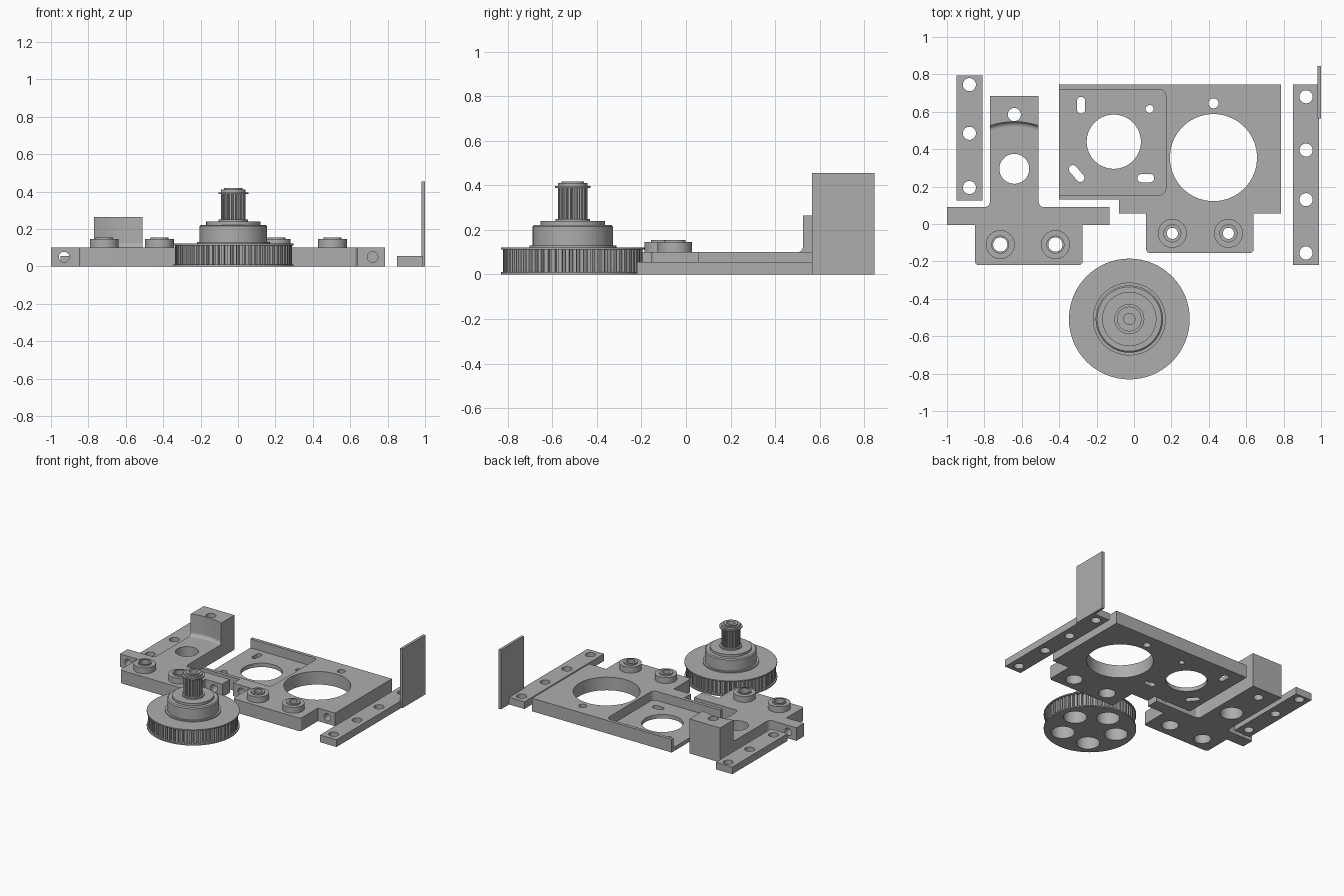
import bpy, bmesh, math
from mathutils import Vector, Matrix

if "Cube" in bpy.data.objects:
    bpy.data.objects.remove(bpy.data.objects["Cube"], do_unlink=True)

grey = bpy.data.materials.new("plain_grey")
grey.use_nodes = True
GREY = (0.42, 0.42, 0.42, 1)
grey.diffuse_color = GREY
grey.node_tree.nodes["Principled BSDF"].inputs["Base Color"].default_value = GREY


def finish(name, bm):
    bmesh.ops.remove_doubles(bm, verts=bm.verts, dist=1e-5)
    bmesh.ops.recalc_face_normals(bm, faces=bm.faces)
    mesh = bpy.data.meshes.new(name)
    bm.to_mesh(mesh)
    bm.free()
    mesh.materials.append(grey)
    ob = bpy.data.objects.new(name, mesh)
    bpy.context.collection.objects.link(ob)
    return ob


def rounded(pts):
    """Outline from (x, y) or (x, y, corner radius) points."""
    out = []
    for i, p in enumerate(pts):
        c = Vector(p[:2])
        if len(p) == 2:
            out.append(c)
            continue
        a = (Vector(pts[i - 1][:2]) - c).normalized() * p[2]
        b = (Vector(pts[(i + 1) % len(pts)][:2]) - c).normalized() * p[2]
        for k in range(7):
            t = k / 6 * math.pi / 2
            out.append(c + a * (1 - math.sin(t)) + b * (1 - math.cos(t)))
    return out


def prism(name, pts, z0, z1):
    bm = bmesh.new()
    face = bm.faces.new([bm.verts.new((p[0], p[1], z0)) for p in pts])
    ext = bmesh.ops.extrude_face_region(bm, geom=[face], use_keep_orig=True)
    top = [v for v in ext["geom"] if isinstance(v, bmesh.types.BMVert)]
    bmesh.ops.translate(bm, verts=top, vec=(0, 0, z1 - z0))
    return finish(name, bm)


def box(name, x0, x1, y0, y1, z0, z1):
    return prism(name, [(x0, y0), (x1, y0), (x1, y1), (x0, y1)], z0, z1)


def hole(x, y, r, z0=-0.1, z1=0.5, length=0, angle=0):
    """Cutter for a round hole, or for a slot when length is given."""
    half, pts = max(0, length / 2 - r), []
    for k in range(48):
        t = 2 * math.pi * (k + 0.5) / 48
        s = half if math.cos(t) > 0 else -half
        pts.append(Matrix.Rotation(angle, 2) @ Vector((s + r * math.cos(t), r * math.sin(t))))
    return prism("cutter", [p + Vector((x, y)) for p in pts], z0, z1)


def side_hole(x, y0, y1):
    """Cutter for a round hole running front to back."""
    ob = hole(0, 0, 0.028, 0, y1 - y0)
    ob.data.transform(Matrix.Translation((x, y1, 0.05)) @ Matrix.Rotation(math.pi / 2, 4, "X"))
    return ob


def cut(ob, cutters):
    for c in cutters:
        c.hide_render = True
        m = ob.modifiers.new("cut", "BOOLEAN")
        m.operation, m.solver, m.object = "DIFFERENCE", "EXACT", c
    deps = bpy.context.evaluated_depsgraph_get()
    mesh = bpy.data.meshes.new_from_object(ob.evaluated_get(deps))
    ob.modifiers.clear()
    ob.data = mesh
    for c in cutters:
        bpy.data.objects.remove(c, do_unlink=True)


def lathe(name, x, y, profile, closed=False):
    bm = bmesh.new()
    vs = [bm.verts.new((r, 0, z)) for r, z in profile]
    es = [bm.edges.new(p) for p in zip(vs, vs[1:] + (vs[:1] if closed else []))]
    bmesh.ops.spin(bm, geom=vs + es, cent=(0, 0, 0), axis=(0, 0, 1),
                   angle=2 * math.pi, steps=64)
    bmesh.ops.translate(bm, verts=bm.verts, vec=(x, y, 0))
    return finish(name, bm)


def gear(name, x, y, teeth, r_in, r_out, z0, z1):
    pts = []
    for i in range(teeth):
        for f, r in ((0, r_out), (0.5, r_out), (0.6, r_in), (0.9, r_in)):
            a = 2 * math.pi * (i + f) / teeth
            pts.append((x + r * math.cos(a), y + r * math.sin(a)))
    return prism(name, pts, z0, z1)


def bosses(name, centres, r):
    """Stepped rings on the plate, with the cutters for their recesses."""
    cutters = []
    for i, (x, y) in enumerate(centres):
        lathe(f"{name}_{i + 1}", x, y, [(r, 0.09), (0.077, 0.09), (0.077, 0.145), (0.048, 0.145),
                                        (0.048, 0.155), (r, 0.155)], True)
        cutters += [hole(x, y, 0.06, -0.1, 0.09), hole(x, y, r, 0.05, 0.2)]
    return cutters


# Slotted strips at both sides
strip = box("right_strip", -0.95, -0.81, 0.125, 0.795, 0, 0.055)
cut(strip, [hole(-0.88, y, 0.035) for y in (0.195, 0.485, 0.745)])
strip = box("left_strip", 0.85, 0.99, -0.22, 0.745, 0, 0.055)
cut(strip, [hole(0.92, y, 0.035) for y in (-0.155, 0.13, 0.395, 0.68)])
box("upright_fin", 0.98, 1.0, 0.565, 0.845, 0, 0.455)

# T-shaped bracket
bracket = prism("bracket_plate", rounded([
    (-0.85, -0.22, 0.02), (-0.275, -0.22, 0.02), (-0.275, -0.005), (-0.13, -0.005),
    (-0.13, 0.09), (-0.51, 0.09, 0.03), (-0.51, 0.685), (-0.77, 0.685),
    (-0.77, 0.09, 0.03), (-1, 0.09), (-1, -0.005), (-0.85, -0.005)]), 0, 0.1)
recesses = bosses("bracket_boss", [(-0.715, -0.11), (-0.42, -0.11)], 0.038)
cut(bracket, recesses + [hole(-0.64, 0.295, 0.08), hole(-0.64, 0.585, 0.035),
                         side_hole(-0.93, -0.1, 0.2), side_hole(-0.2, -0.1, 0.2)])

# Raised block with a hollow front and a fillet at its foot
arc = [(-0.64 + 0.13 * t, 0.547 - 0.022 * t * t) for t in [k / 8 - 1 for k in range(17)]]
block = prism("bracket_block", arc + [(-0.51, 0.685), (-0.77, 0.685)], 0.1, 0.265)
cut(block, [hole(-0.64, 0.585, 0.035)])
bm = bmesh.new()
rows = []
for x, y in arc:
    curve = [(0.025 * (1 - math.sin(t)), 0.025 * (1 - math.cos(t)))
             for t in [k * math.pi / 12 for k in range(7)]]
    rows.append([bm.verts.new((x, y - d, 0.1 + h)) for d, h in curve + [(0, 0)]])
for a, b in zip(rows, rows[1:]):
    for k in range(8):
        j = (k + 1) % 8
        bm.faces.new((a[k], a[j], b[j], b[k]))
bm.faces.new(rows[0])
bm.faces.new(rows[-1])
finish("block_fillet", bm)

# Main plate with open pocket, openings and slots
plate = prism("main_plate", rounded([
    (-0.4, 0.13), (-0.08, 0.13), (-0.08, 0.055), (0.065, 0.055), (0.065, -0.155, 0.02),
    (0.64, -0.155, 0.02), (0.64, 0.055), (0.785, 0.055), (0.785, 0.745), (-0.4, 0.745)]), 0, 0.1)
pocket = prism("cutter", rounded([(-0.5, 0.155), (0.17, 0.155, 0.035), (0.17, 0.72, 0.035),
                                  (-0.5, 0.72)]), 0.03, 0.2)
recesses = bosses("plate_boss", [(0.205, -0.05), (0.505, -0.05)], 0.03)
cut(plate, recesses + [
    pocket, hole(-0.108, 0.44, 0.145), hole(0.425, 0.355, 0.233), hole(0.425, 0.645, 0.027),
    hole(0.083, 0.615, 0.021), hole(-0.283, 0.635, 0.022, length=0.09, angle=math.pi / 2),
    hole(-0.307, 0.27, 0.022, length=0.105, angle=-0.87), hole(0.063, 0.245, 0.022, length=0.09),
    side_hole(0.72, 0, 0.13), side_hole(-0.01, 0, 0.13)])

# Large toothed wheel with five recesses below
PX, PY = -0.025, -0.508
lower = lathe("wheel_lower_flange", PX, PY, [(0, 0), (0.323, 0), (0.323, 0.01), (0, 0.01)])
wheel = gear("wheel_teeth", PX, PY, 60, 0.296, 0.313, 0.01, 0.112)
lathe("wheel_upper_flange", PX, PY, [(0, 0.112), (0.323, 0.112), (0.323, 0.121), (0, 0.121)])
for part in (lower, wheel):
    angles = [math.pi / 2 + k * math.tau / 5 for k in range(5)]
    cut(part, [hole(PX + 0.195 * math.cos(a), PY + 0.195 * math.sin(a), 0.082, -0.1, 0.1)
               for a in angles])

# Stepped hub and small toothed pulley on top
lathe("wheel_hub", PX, PY, [(0, 0.121), (0.195, 0.121), (0.195, 0.13), (0.18, 0.13),
                            (0.18, 0.215), (0.172, 0.222), (0.145, 0.222), (0.145, 0.24),
                            (0.078, 0.24), (0.078, 0.25), (0, 0.25)])
gear("pulley_teeth", PX, PY, 20, 0.055, 0.066, 0.25, 0.387)
lathe("pulley_cap", PX, PY, [(0, 0.387), (0.08, 0.387), (0.08, 0.396), (0.066, 0.396),
                             (0.066, 0.41), (0.05, 0.41), (0.05, 0.418), (0.03, 0.418),
                             (0.03, 0.39), (0, 0.39)])

# Smooth round walls, keep edges sharp
bpy.ops.object.select_all(action="DESELECT")
for ob in bpy.context.collection.objects:
    if ob.type == "MESH" and ob.data.materials and ob.data.materials[0] == grey:
        ob.select_set(True)
        bpy.context.view_layer.objects.active = ob
bpy.ops.object.shade_smooth_by_angle(angle=math.radians(25))
